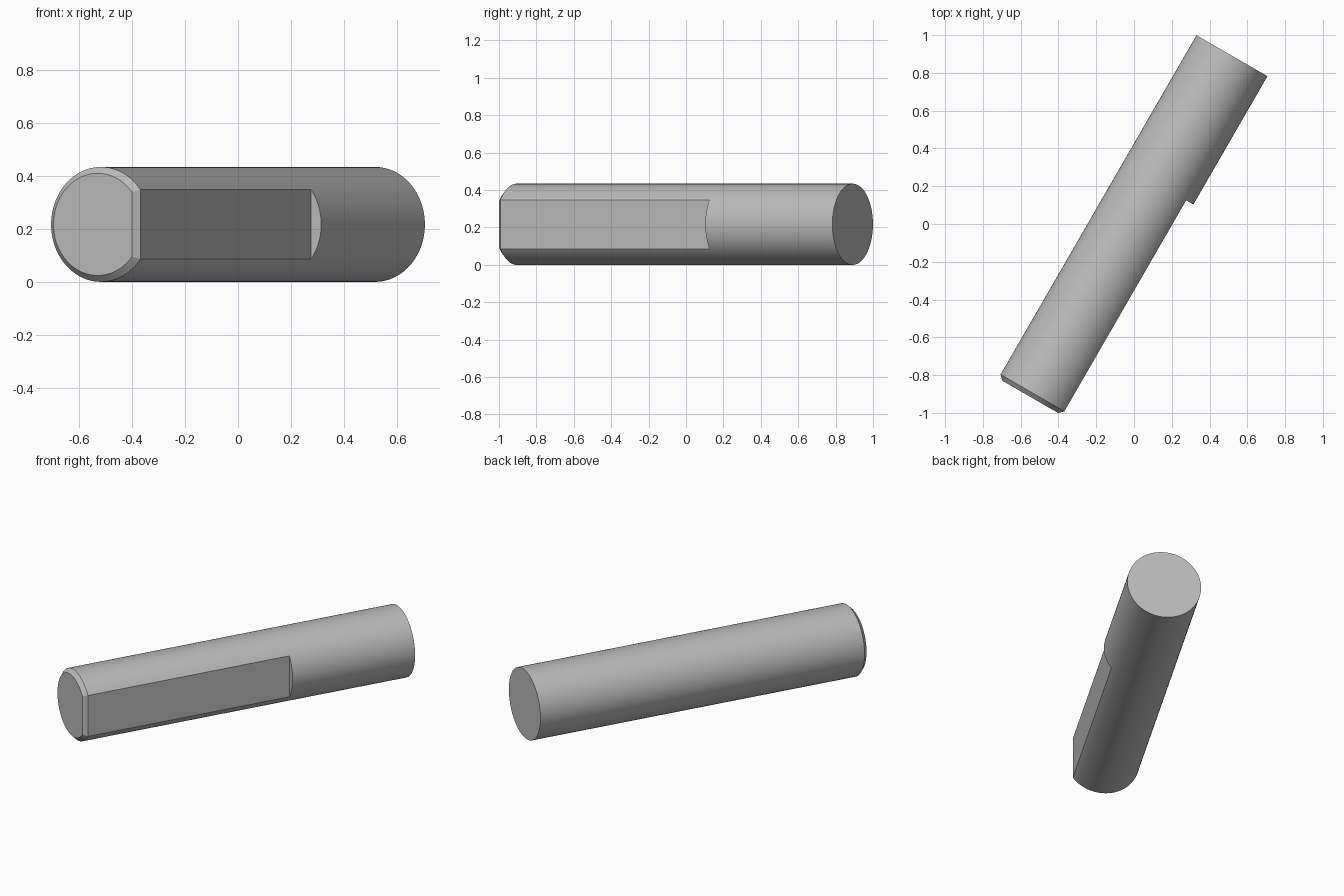
import bpy
import bmesh
from math import acos, cos, sin, pi, radians
from mathutils import Matrix

if "Cube" in bpy.data.objects:
    bpy.data.objects.remove(bpy.data.objects["Cube"], do_unlink=True)

RADIUS = 0.217
FLAT = 0.173        # distance of the milled flat from the axis
CHAMFER = 0.024
FRONT, STEP, BACK = -1.067, 0.247, 1.031
ARC, CAP = 96, 20   # segments around the round side and over the removed side

steel = bpy.data.materials.new("steel_grey")
steel.use_nodes = True
steel.diffuse_color = (0.5, 0.5, 0.5, 1)
steel.node_tree.nodes["Principled BSDF"].inputs["Base Color"].default_value = (0.5, 0.5, 0.5, 1)

bm = bmesh.new()


def arc(y, r, start, end, count):
    """Ring section around the y axis, angles measured from +x."""
    angles = [start + (end - start) * i / count for i in range(count + 1)]
    return [bm.verts.new((r * cos(a), y, r * sin(a))) for a in angles]


def d_section(y, inset):
    r = RADIUS - inset
    corner = acos((FLAT - inset) / r)
    return arc(y, r, corner, 2 * pi - corner, ARC)


def bridge(a, b, closed=False):
    pairs = len(a) if closed else len(a) - 1
    for i in range(pairs):
        j = (i + 1) % len(a)
        bm.faces.new((a[i], a[j], b[j], b[i]))


# D-shaped front half with a chamfered end
tip = d_section(FRONT, CHAMFER)
shoulder = d_section(FRONT + CHAMFER, 0)
step = d_section(STEP, 0)
bm.faces.new(tip)
bridge(tip, shoulder, True)
bridge(shoulder, step, True)

# Full round back half, with the crescent step closing the flat
corner = acos(FLAT / RADIUS)
cap = [step[-1]] + arc(STEP, RADIUS, -corner, corner, CAP)[1:-1] + [step[0]]
back = d_section(BACK, 0)
back_cap = [back[-1]] + arc(BACK, RADIUS, -corner, corner, CAP)[1:-1] + [back[0]]
bridge(step, back)
bridge(cap, back_cap)
bm.faces.new(cap)
bm.faces.new(back + back_cap[1:-1])

bmesh.ops.delete(bm, geom=[v for v in bm.verts if not v.link_faces], context='VERTS')
bmesh.ops.recalc_face_normals(bm, faces=bm.faces)

# Lay the shaft at an angle on the ground
bm.transform(Matrix.Translation((0.003, -0.002, RADIUS)) @ Matrix.Rotation(radians(-30), 4, 'Z'))

mesh = bpy.data.meshes.new("flatted_shaft")
bm.to_mesh(mesh)
bm.free()
mesh.materials.append(steel)
shaft = bpy.data.objects.new("flatted_shaft", mesh)
bpy.context.collection.objects.link(shaft)
bpy.context.view_layer.objects.active = shaft
shaft.select_set(True)
bpy.ops.object.shade_smooth_by_angle(angle=radians(25))
